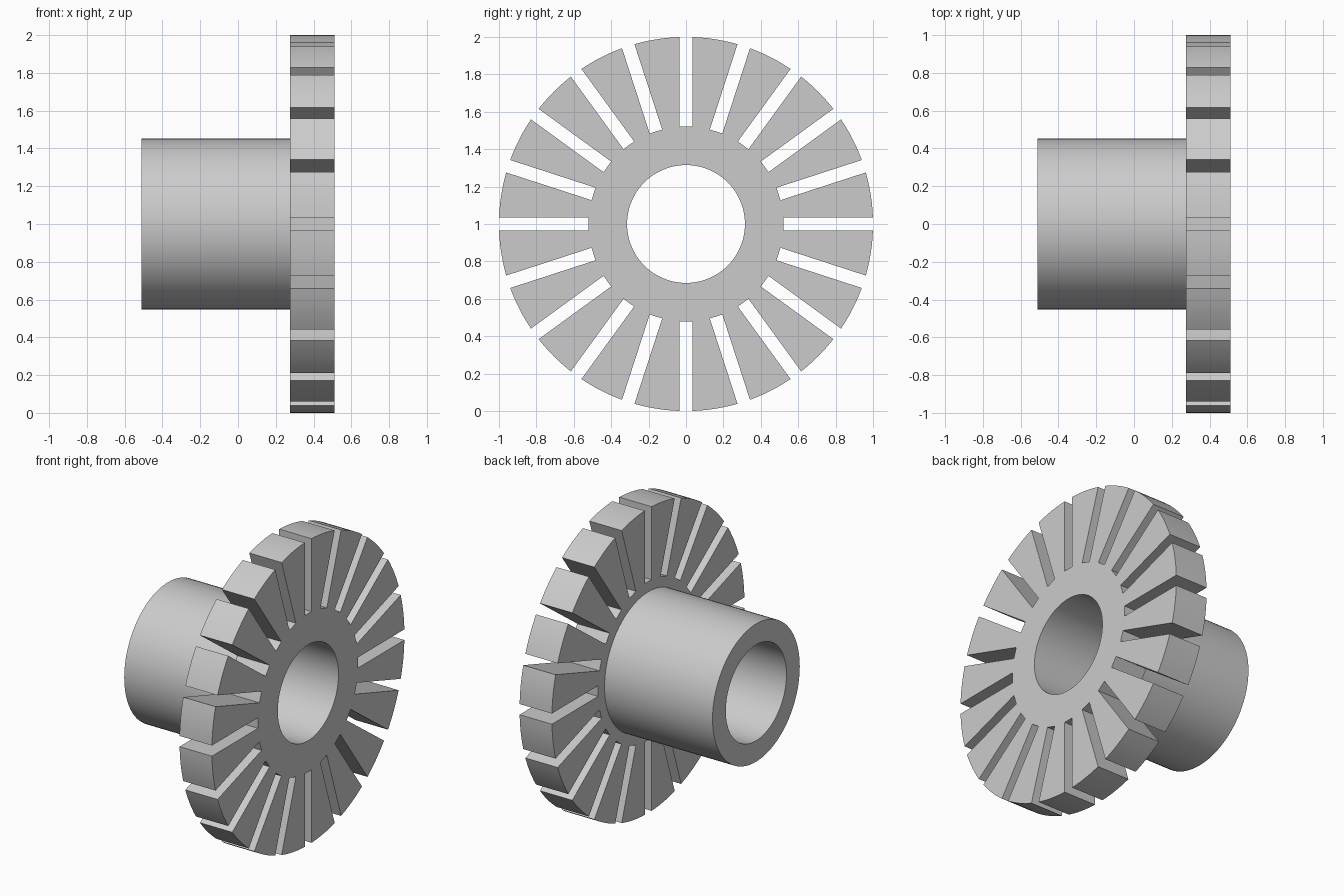
import bpy
import bmesh
from math import asin, cos, hypot, pi, sin, tau

cube = bpy.data.objects.get("Cube")
if cube:
    bpy.data.objects.remove(cube, do_unlink=True)

BACK, SHOULDER, FRONT = -0.51, 0.275, 0.51
BORE_R, HUB_R, SLOT_R, RIM_R = 0.315, 0.453, 0.52, 1.0
SLOTS, HALF_SLOT = 20, 0.035
SEGMENTS, ARC_STEPS = 96, 6


def circle(radius):
    return [(radius * cos(tau * i / SEGMENTS), radius * sin(tau * i / SEGMENTS))
            for i in range(SEGMENTS)]


def slotted_outline():
    """Rim outline with parallel-sided, flat-bottomed radial slots."""
    pitch = tau / SLOTS
    edge = asin(HALF_SLOT / RIM_R)
    root = hypot(SLOT_R, HALF_SLOT)
    root_angle = asin(HALF_SLOT / root)
    points = []
    for i in range(SLOTS):
        start = i * pitch
        polar = [(root, start - root_angle), (root, start + root_angle)]
        for k in range(ARC_STEPS + 1):
            t = k / ARC_STEPS
            polar.append((RIM_R, start + edge + (pitch - 2 * edge) * t))
        points += [(r * cos(a), r * sin(a)) for r, a in polar]
    return points


bm = bmesh.new()


def loop(points, x):
    return [bm.verts.new((x, y, z + 1)) for y, z in points]


def pairs(verts):
    return zip(verts, verts[1:] + verts[:1])


def wall(first, second):
    for (a, b), (c, d) in zip(pairs(first), pairs(second)):
        bm.faces.new((a, b, d, c))


def flat_ring(outer, inner):
    edges = [bm.edges.get(p) or bm.edges.new(p)
             for ring in (outer, inner) for p in pairs(ring)]
    bmesh.ops.triangle_fill(bm, use_beauty=True, use_dissolve=False, edges=edges)


# Boundary loops of the bore, sleeve and slotted flange
bore_back, bore_front = loop(circle(BORE_R), BACK), loop(circle(BORE_R), FRONT)
hub_back, hub_front = loop(circle(HUB_R), BACK), loop(circle(HUB_R), SHOULDER)
rim_back = loop(slotted_outline(), SHOULDER)
rim_front = loop(slotted_outline(), FRONT)

# Curved and slotted walls
wall(bore_back, bore_front)
wall(hub_back, hub_front)
wall(rim_back, rim_front)

# Flat end faces
wall(hub_back, bore_back)
flat_ring(rim_back, hub_front)
flat_ring(rim_front, bore_front)
bmesh.ops.recalc_face_normals(bm, faces=bm.faces)

mesh = bpy.data.meshes.new("slotted_flange_hub")
bm.to_mesh(mesh)
bm.free()
hub = bpy.data.objects.new("slotted_flange_hub", mesh)
bpy.context.collection.objects.link(hub)

# Plain grey metal
grey = bpy.data.materials.new("plain_grey")
grey.use_nodes = True
colour = (0.6, 0.6, 0.6, 1)
grey.diffuse_color = colour
grey.node_tree.nodes["Principled BSDF"].inputs["Base Color"].default_value = colour
mesh.materials.append(grey)

bpy.ops.object.select_all(action="DESELECT")
hub.select_set(True)
bpy.context.view_layer.objects.active = hub
bpy.ops.object.shade_smooth_by_angle(angle=pi / 6)
